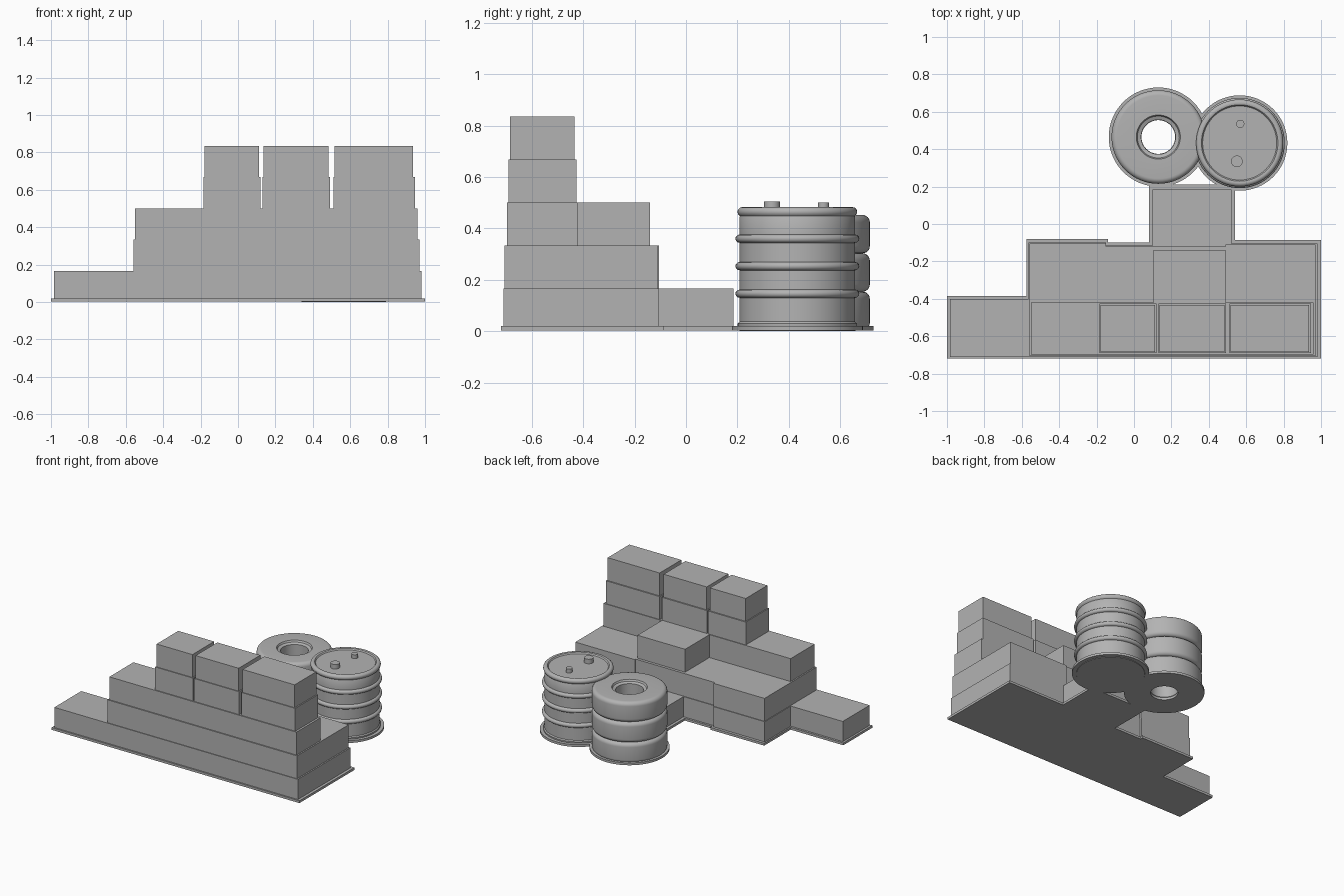
import bpy, bmesh, math

old = bpy.data.objects.get("Cube")
if old:
    bpy.data.objects.remove(old, do_unlink=True)

grey = bpy.data.materials.new("plain grey")
grey.use_nodes = True
COLOUR = (0.45, 0.45, 0.45, 1)
grey.diffuse_color = COLOUR
grey.node_tree.nodes["Principled BSDF"].inputs["Base Color"].default_value = COLOUR

LAYER = 0.167
TILE = 0.02


def finish(name, bm, smooth=False):
    bmesh.ops.recalc_face_normals(bm, faces=bm.faces)
    mesh = bpy.data.meshes.new(name)
    bm.to_mesh(mesh)
    bm.free()
    mesh.materials.append(grey)
    ob = bpy.data.objects.new(name, mesh)
    bpy.context.collection.objects.link(ob)
    if smooth:
        bpy.ops.object.select_all(action='DESELECT')
        ob.select_set(True)
        bpy.context.view_layer.objects.active = ob
        bpy.ops.object.shade_smooth_by_angle(angle=math.radians(35))
    return ob


def prism(name, outline, z0, z1):
    """Upright prism over a flat outline."""
    bm = bmesh.new()
    face = bm.faces.new([bm.verts.new((x, y, z0)) for x, y in outline])
    top = bmesh.ops.extrude_face_region(bm, geom=[face])["geom"]
    moved = [v for v in top if isinstance(v, bmesh.types.BMVert)]
    bmesh.ops.translate(bm, verts=moved, vec=(0, 0, z1 - z0))
    return finish(name, bm)


def block(name, x0, x1, y0, y1, level):
    z0 = level * LAYER
    return prism(name, [(x0, y0), (x1, y0), (x1, y1), (x0, y1)],
                 z0 if level else 0.005, z0 + LAYER)


def lathe(name, profile, centre, ring=False, sides=64):
    """Turn (radius, z) points; a ring profile closes on itself."""
    bm = bmesh.new()
    loops = []
    for r, z in profile:
        loops.append([bm.verts.new((centre[0] + r * math.cos(math.tau * i / sides),
                                    centre[1] + r * math.sin(math.tau * i / sides), z))
                      for i in range(sides)])
    pairs = list(zip(loops, loops[1:]))
    if ring:
        pairs.append((loops[-1], loops[0]))
    else:
        bm.faces.new(loops[0])
        bm.faces.new(loops[-1])
    for a, b in pairs:
        for i in range(sides):
            j = (i + 1) % sides
            bm.faces.new((a[i], a[j], b[j], b[i]))
    return finish(name, bm, True)


def arc(cr, cz, r, start, end, steps=6):
    return [(cr + r * math.cos(math.radians(start + (end - start) * i / steps)),
             cz + r * math.sin(math.radians(start + (end - start) * i / steps)))
            for i in range(steps + 1)]


# Base plate under the wall, following its footprint
prism("wall_base", [(-1, -0.72), (1, -0.72), (1, -0.085), (0.54, -0.085), (0.54, 0.21),
                    (0.08, 0.21), (0.08, -0.1), (-0.14, -0.1), (-0.14, -0.08),
                    (-0.575, -0.08), (-0.575, -0.385), (-1, -0.385)], 0.003, TILE)

# Lower courses, stepping in slightly with height
block("bottom_course", -0.985, 0.98, -0.71, -0.4, 0)
block("second_course", -0.56, 0.97, -0.705, -0.41, 1)
block("third_course", -0.55, 0.96, -0.697, -0.42, 2)

# Back row, two courses high
for level in (0, 1):
    s = 0.005 * level
    block("back_right_block", -0.565 + s, -0.15, -0.5, -0.1 - s, level)
    block("back_middle_block", -0.15, 0.5, -0.5, -0.115 - s, level)
    block("back_left_block", 0.49, 0.98 - 2 * s, -0.5, -0.105 - s, level)
block("raised_back_block", 0.105, 0.49, -0.43, -0.14, 2)
block("rear_step_block", 0.1, 0.52, -0.2, 0.185, 0)

# Three stacks on the top of the wall
for x0, x1 in ((-0.185, 0.12), (0.13, 0.493), (0.51, 0.945)):
    block("upper_block", x0, x1, -0.69, -0.425, 3)
    block("top_block", x0 + 0.007, x1 - 0.009, -0.684, -0.434, 4)

# Tyre stack
TYRE = (0.13, 0.465)
lathe("tyre_base", [(0.09, 0.003), (0.265, 0.003), (0.265, TILE), (0.09, TILE)], TYRE, True)
for i in range(3):
    z0, z1, r = 0.005 + 0.149 * i, 0.154 + 0.149 * i, 0.028
    profile = (arc(0.25 - r, z0 + r, r, -90, 0) + arc(0.25 - r, z1 - r, r, 0, 90)
               + [(0.118, z1), (0.112, z1 - 0.012), (0.092, z1 - 0.02),
                  (0.092, z0 + 0.02), (0.112, z0 + 0.012), (0.118, z0)])
    lathe("tyre", profile, TYRE, True)

# Barrel with ribs, rolled rim and two caps
BARREL = (0.565, 0.433)
lathe("barrel_base", [(0.255, 0.003), (0.255, TILE)], BARREL)
body = [(0.225, 0), (0.232, 0.02), (0.232, 0.03), (0.225, 0.037)]
for z in (0.146, 0.253, 0.36):
    body += arc(0.225, z, 0.016, -90, 90)
body += [(0.225, 0.445)] + arc(0.214, 0.464, 0.019, -60, 120) + [(0.198, 0.472)]
lathe("barrel", body, BARREL)
for name, x, y, r, z in (("large_cap", 0.55, 0.335, 0.031, 0.505),
                         ("small_cap", 0.568, 0.535, 0.022, 0.5)):
    lathe(name, [(r, 0.46), (r, z)], (x, y), sides=24)
